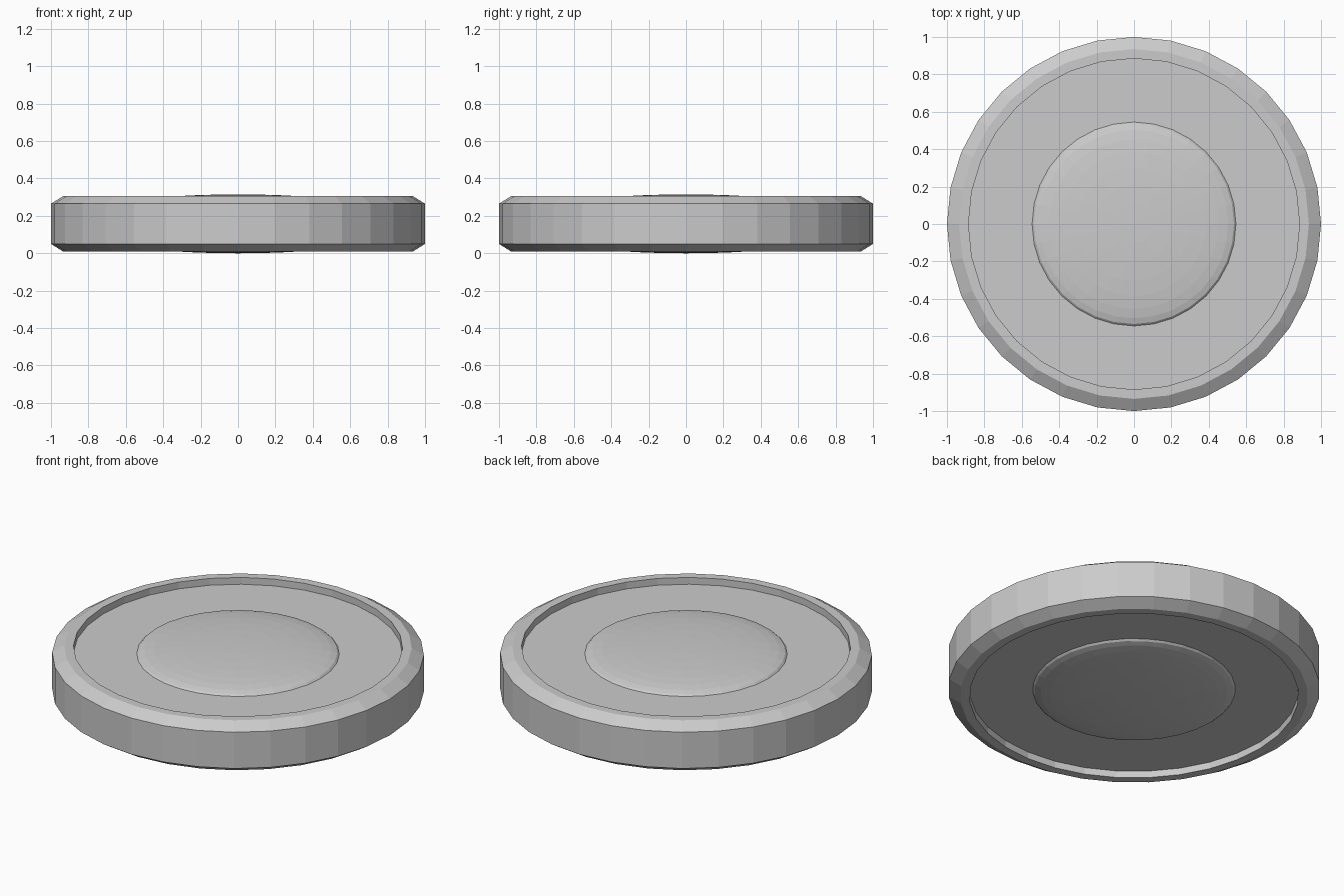
import bpy, bmesh
from math import pi, sin, cos

if "Cube" in bpy.data.objects:
    bpy.data.objects.remove(bpy.data.objects["Cube"])

SIDES = 32
MID = 0.1575          # mid height of the disc
FLOOR = 0.1075        # recessed face, measured from mid height
DOME_R, DOME_H = 0.545, 0.05


def lathe(name, profile):
    """Revolve an (r, z) profile around z, z measured from mid height."""
    bm = bmesh.new()
    verts = [bm.verts.new((r, 0, z + MID)) for r, z in profile]
    edges = [bm.edges.new(pair) for pair in zip(verts, verts[1:])]
    bmesh.ops.spin(bm, geom=verts + edges, cent=(0, 0, 0), axis=(0, 0, 1),
                   angle=2 * pi, steps=SIDES, use_merge=False)
    bmesh.ops.remove_doubles(bm, verts=bm.verts, dist=1e-4)
    bmesh.ops.dissolve_degenerate(bm, edges=bm.edges, dist=1e-5)
    bmesh.ops.recalc_face_normals(bm, faces=bm.faces)
    mesh = bpy.data.meshes.new(name)
    bm.to_mesh(mesh)
    bm.free()
    obj = bpy.data.objects.new(name, mesh)
    bpy.context.collection.objects.link(obj)
    return obj


# Disc with chamfered raised rim and recessed faces on both sides
upper = [(0, FLOOR), (0.885, FLOOR), (0.885, 0.148), (0.935, 0.148), (1.0, FLOOR)]
lower = [(r, -z) for r, z in reversed(upper)]
lathe("disc_body", upper + lower)

# Flattened half-sphere domes, forming one closed lens through the disc
angles = [pi / 2 * i / 8 for i in range(9)]
cap = [(DOME_R * sin(a), FLOOR + DOME_H * cos(a)) for a in angles]
lathe("centre_domes", cap + [(r, -z) for r, z in reversed(cap)])
